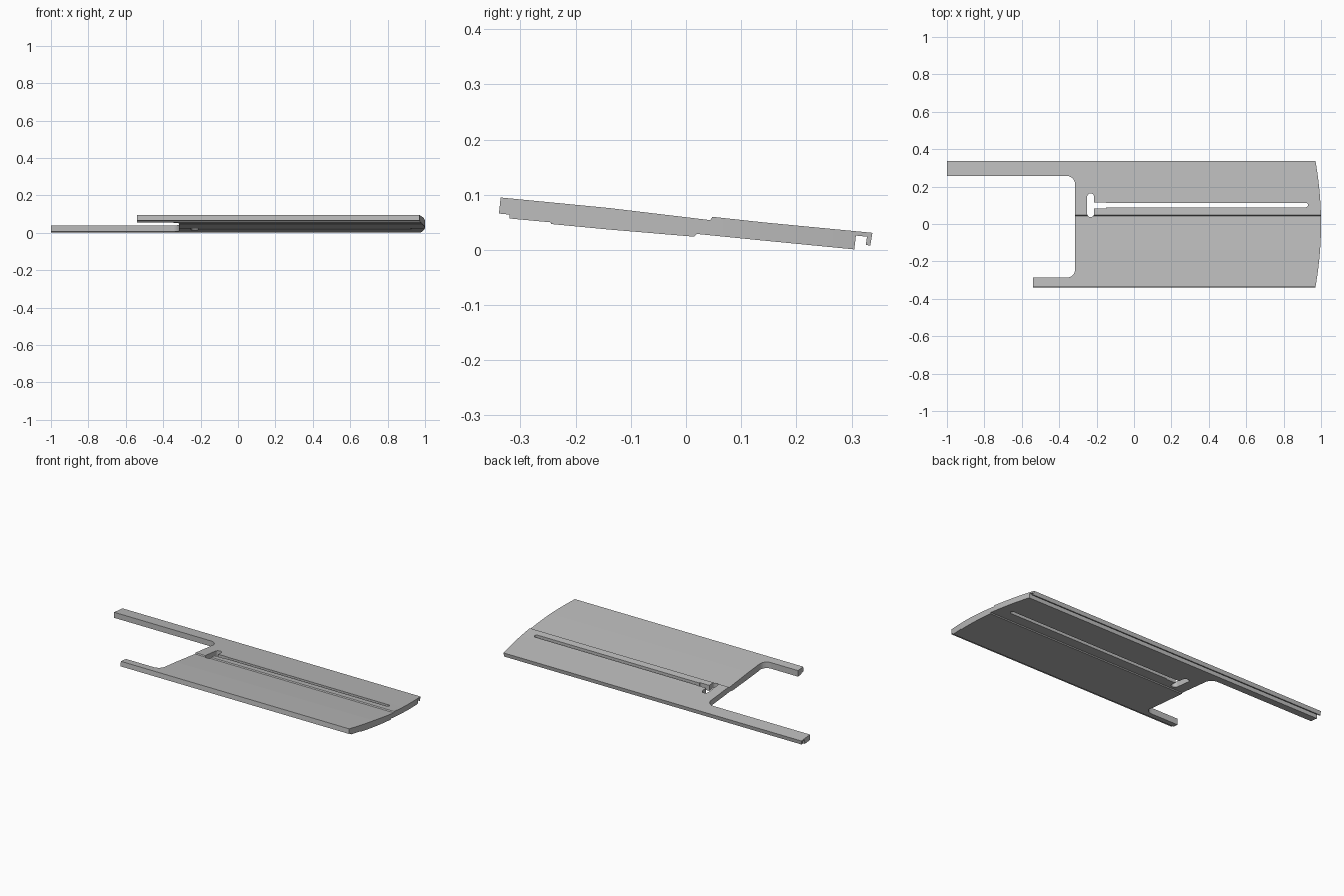
import bpy, bmesh
from math import sin, cos, pi, radians

cube = bpy.data.objects.get("Cube")
if cube:
    bpy.data.objects.remove(cube, do_unlink=True)

grey = bpy.data.materials.new("plain grey")
grey.use_nodes = True
COLOUR = (0.5, 0.5, 0.5, 1)
grey.diffuse_color = COLOUR
grey.node_tree.nodes["Principled BSDF"].inputs["Base Color"].default_value = COLOUR


def prism(name, start, sweep):
    """Extrude a closed loop of points along the sweep vector."""
    bm = bmesh.new()
    face = bm.faces.new([bm.verts.new(p) for p in start])
    new = bmesh.ops.extrude_face_region(bm, geom=[face])["geom"]
    bmesh.ops.translate(bm, vec=sweep, verts=[v for v in new if isinstance(v, bmesh.types.BMVert)])
    bmesh.ops.recalc_face_normals(bm, faces=bm.faces)
    mesh = bpy.data.meshes.new(name)
    bm.to_mesh(mesh)
    bm.free()
    mesh.materials.append(grey)
    obj = bpy.data.objects.new(name, mesh)
    bpy.context.collection.objects.link(obj)
    return obj


def arc(cx, cy, r, a0, a1, n=8):
    angles = [radians(a0 + (a1 - a0) * i / n) for i in range(n + 1)]
    return [(cx + r * cos(a), cy + r * sin(a)) for a in angles]


def trim(target, outline, operation):
    """Boolean the target with a vertical prism, then discard the prism."""
    cutter = prism("cutter", [(x, y, -0.5) for x, y in outline], (0, 0, 1))
    cutter.hide_render = True
    mod = target.modifiers.new("trim", "BOOLEAN")
    mod.operation, mod.solver, mod.object = operation, "EXACT", cutter
    bpy.context.view_layer.objects.active = target
    bpy.ops.object.modifier_apply(modifier=mod.name)
    bpy.data.objects.remove(cutter, do_unlink=True)


# Tilted plate: constant section with a lap joint and hooked back edge
section = [(-0.336, 0.095), (-0.14, 0.076), (0.044, 0.054), (0.048, 0.060),
           (0.14, 0.050), (0.338, 0.031), (0.334, 0.008), (0.326, 0.009),
           (0.328, 0.024), (0.308, 0.026), (0.305, 0.001), (0.14, 0.017),
           (0.020, 0.029), (0.015, 0.024), (-0.14, 0.037), (-0.245, 0.047),
           (-0.245, 0.050), (-0.320, 0.057), (-0.320, 0.064), (-0.339, 0.066)]
plate = prism("slotted_plate", [(-1.1, y, z) for y, z in section], (2.2, 0, 0))

# Plan outline: two arms, filleted notch, bowed end
bow = [(1 - 0.03 * (y / 0.338) ** 2, y) for y in [-0.4 + 0.8 * i / 24 for i in range(25)]]
outline = [(-0.54, -0.4)] + bow + [(-1, 0.4), (-1, 0.257)]
outline += arc(-0.36, 0.212, 0.045, 90, 0) + arc(-0.36, -0.242, 0.045, 0, -90)
outline += [(-0.54, -0.287)]
trim(plate, outline, "INTERSECT")

# Keyhole slot: long slot, wider throat and cross opening
keyhole = arc(0.918, 0.101, 0.012, -90, 90)
keyhole += [(-0.15, 0.113), (-0.15, 0.115), (-0.213, 0.115)]
keyhole += arc(-0.232, 0.145, 0.019, 0, 180) + arc(-0.232, 0.056, 0.019, 180, 360)
keyhole += [(-0.213, 0.084), (-0.15, 0.084), (-0.15, 0.089)]
trim(plate, keyhole, "DIFFERENCE")
